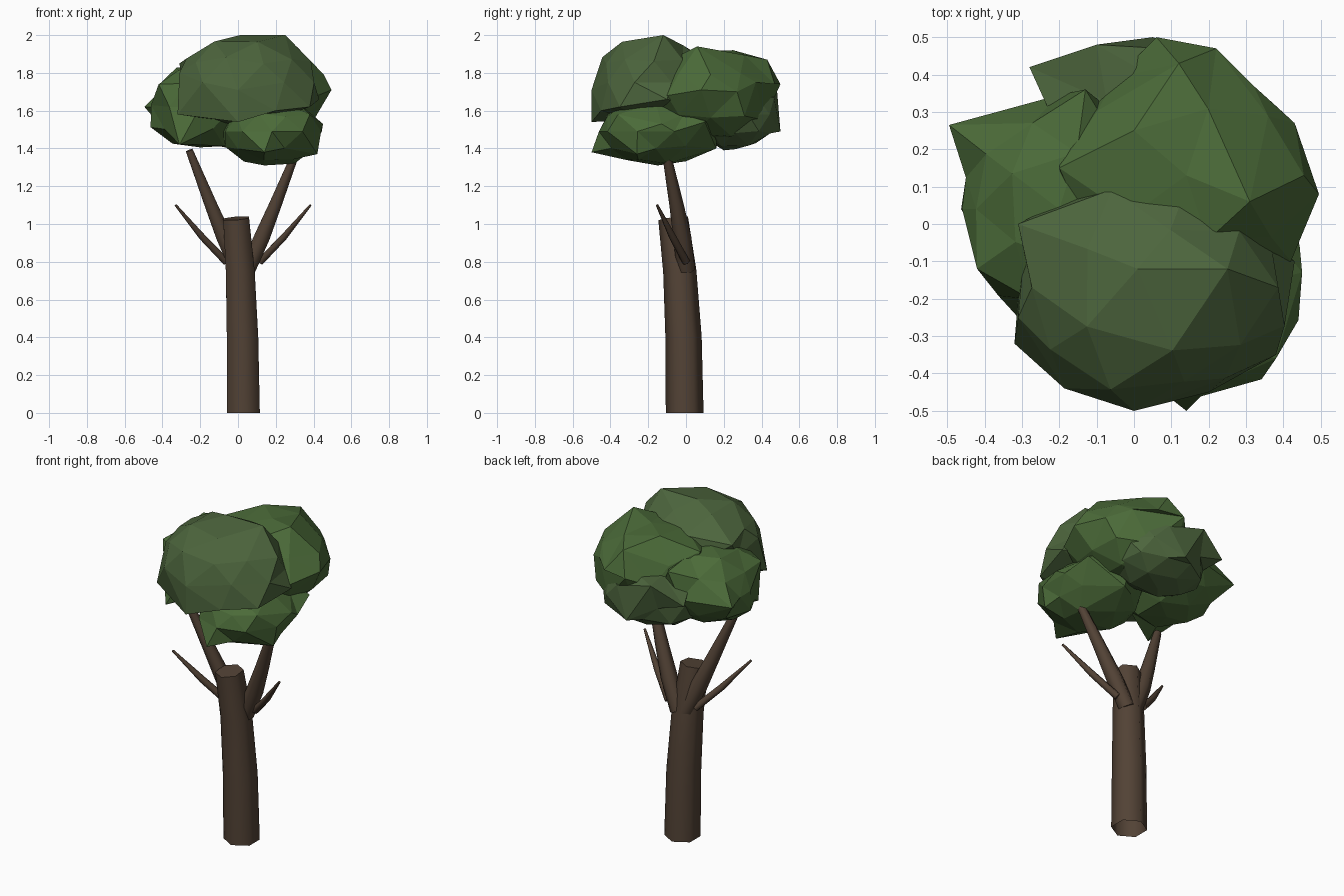
import bpy, bmesh, math, random
from mathutils import Vector

if "Cube" in bpy.data.objects:
    bpy.data.objects.remove(bpy.data.objects["Cube"])

random.seed(5)


def material(name, rgb):
    m = bpy.data.materials.new(name)
    m.diffuse_color = (*rgb, 1)
    m.use_nodes = True
    m.node_tree.nodes["Principled BSDF"].inputs["Base Color"].default_value = m.diffuse_color
    return m


BARK = material("bark", (0.085, 0.055, 0.036))
LEAF = material("leaf_bright", (0.07, 0.145, 0.04))
LEAF_DULL = material("leaf_dull", (0.073, 0.13, 0.046))


def add_object(name, bm, mat):
    bmesh.ops.recalc_face_normals(bm, faces=bm.faces)
    me = bpy.data.meshes.new(name)
    bm.to_mesh(me)
    bm.free()
    me.materials.append(mat)
    ob = bpy.data.objects.new(name, me)
    bpy.context.collection.objects.link(ob)
    return ob


def limb(name, path, sides=6, open_base=False):
    """Tapered tube through (x, y, z, radius) points."""
    bm = bmesh.new()
    pts = [Vector(p[:3]) for p in path]
    rings = []
    for i, p in enumerate(pts):
        t = (pts[min(i + 1, len(pts) - 1)] - pts[max(i - 1, 0)]).normalized()
        if i == 0 and p.z == 0:
            t = Vector((0, 0, 1))
        u = (Vector((0, 1, 0)) - t * t.y).normalized()
        v = t.cross(u)
        r = path[i][3]
        rings.append([bm.verts.new(p + r * (u * math.cos(a) + v * math.sin(a)))
                      for a in (k * math.tau / sides for k in range(sides))])
    for a, b in zip(rings, rings[1:]):
        for k in range(sides):
            j = (k + 1) % sides
            bm.faces.new((a[k], a[j], b[j], b[k]))
    if not open_base:
        bm.faces.new(rings[0])
    bm.faces.new(rings[-1])
    ob = add_object(name, bm, BARK)
    bpy.context.view_layer.objects.active = ob
    ob.select_set(True)
    bpy.ops.object.shade_smooth_by_angle(angle=math.radians(62))
    ob.select_set(False)


def clump(name, centre, radii, mat, corners):
    """Faceted leaf mass; nearest vertices are pulled to the given corners."""
    bm = bmesh.new()
    bmesh.ops.create_icosphere(bm, subdivisions=2, radius=1)
    c = Vector(centre)
    for v in bm.verts:
        k = random.uniform(0.92, 1.06)
        v.co = c + Vector(v.co[i] * radii[i] * k for i in range(3))
    free = set(bm.verts)
    for p in map(Vector, corners):
        v = min(free, key=lambda w: (w.co - p).length)
        v.co = p
        free.discard(v)
    for v in bm.verts:
        v.co.x = max(-0.495, min(0.495, v.co.x))
        v.co.y = max(-0.5, min(0.5, v.co.y))
        v.co.z = max(1.31, min(2.0, v.co.z))
    add_object(name, bm, mat)


# Trunk
limb("trunk", [(0.029, -0.007, 0, 0.1), (0.024, -0.013, 0.4, 0.096),
               (0.012, -0.033, 0.75, 0.088), (-0.01, -0.068, 1.03, 0.079)],
     open_base=True)

# Mirrored branches and twigs
AXIS = 0.027
BRANCH = [(0.022, 0.0, 0.755, 0.048), (0.1, -0.02, 0.93, 0.048),
          (0.17, -0.05, 1.1, 0.038), (0.285, -0.107, 1.39, 0.022)]
TWIG = [(0.09, 0.0, 0.80, 0.022), (0.215, -0.07, 0.93, 0.02),
        (0.357, -0.153, 1.10, 0.007)]
for side, s in (("right", 1), ("left", -1)):
    for part, path in (("branch", BRANCH), ("twig", TWIG)):
        limb(f"{part}_{side}", [(AXIS + s * x, y, z, r) for x, y, z, r in path])

# Foliage clumps
clump("foliage_top_front", (0.04, -0.17, 1.75), (0.37, 0.32, 0.24), LEAF_DULL,
      [(0.0, -0.5, 1.71), (0.0, -0.5, 1.54), (0.01, -0.12, 2.0),
       (0.25, -0.12, 2.0), (-0.32, -0.32, 1.58), (-0.31, 0.0, 1.85),
       (-0.31, -0.25, 1.8), (0.43, -0.1, 1.66), (0.38, -0.35, 1.62),
       (0.2, -0.45, 1.6)])
clump("foliage_back_right", (0.14, 0.13, 1.68), (0.34, 0.34, 0.24), LEAF,
      [(0.495, 0.08, 1.71), (0.43, 0.27, 1.7), (0.22, 0.47, 1.74),
       (0.06, 0.5, 1.74), (0.12, 0.43, 1.87), (0.31, 0.06, 1.94),
       (0.0, 0.25, 1.92), (-0.2, 0.15, 1.84), (0.32, 0.37, 1.75),
       (0.42, -0.1, 1.68)])
clump("foliage_left", (-0.2, 0.04, 1.62), (0.28, 0.29, 0.23), LEAF,
      [(-0.495, 0.265, 1.62), (-0.46, 0.04, 1.63), (-0.42, -0.12, 1.74),
       (-0.31, -0.25, 1.42), (-0.13, 0.36, 1.78)])
clump("foliage_low_front", (0.18, -0.16, 1.49), (0.27, 0.31, 0.18), LEAF,
      [(0.14, -0.5, 1.38), (0.42, -0.26, 1.37), (0.38, -0.36, 1.58),
       (0.14, -0.15, 1.31), (0.3, -0.1, 1.32), (0.45, -0.13, 1.53),
       (0.41, 0.1, 1.54), (0.2, 0.16, 1.4)])
clump("foliage_back_low", (0.05, 0.26, 1.58), (0.3, 0.23, 0.19), LEAF_DULL,
      [(0.05, 0.5, 1.49), (-0.28, 0.42, 1.63), (0.0, 0.2, 1.39),
       (-0.1, 0.48, 1.73)])
